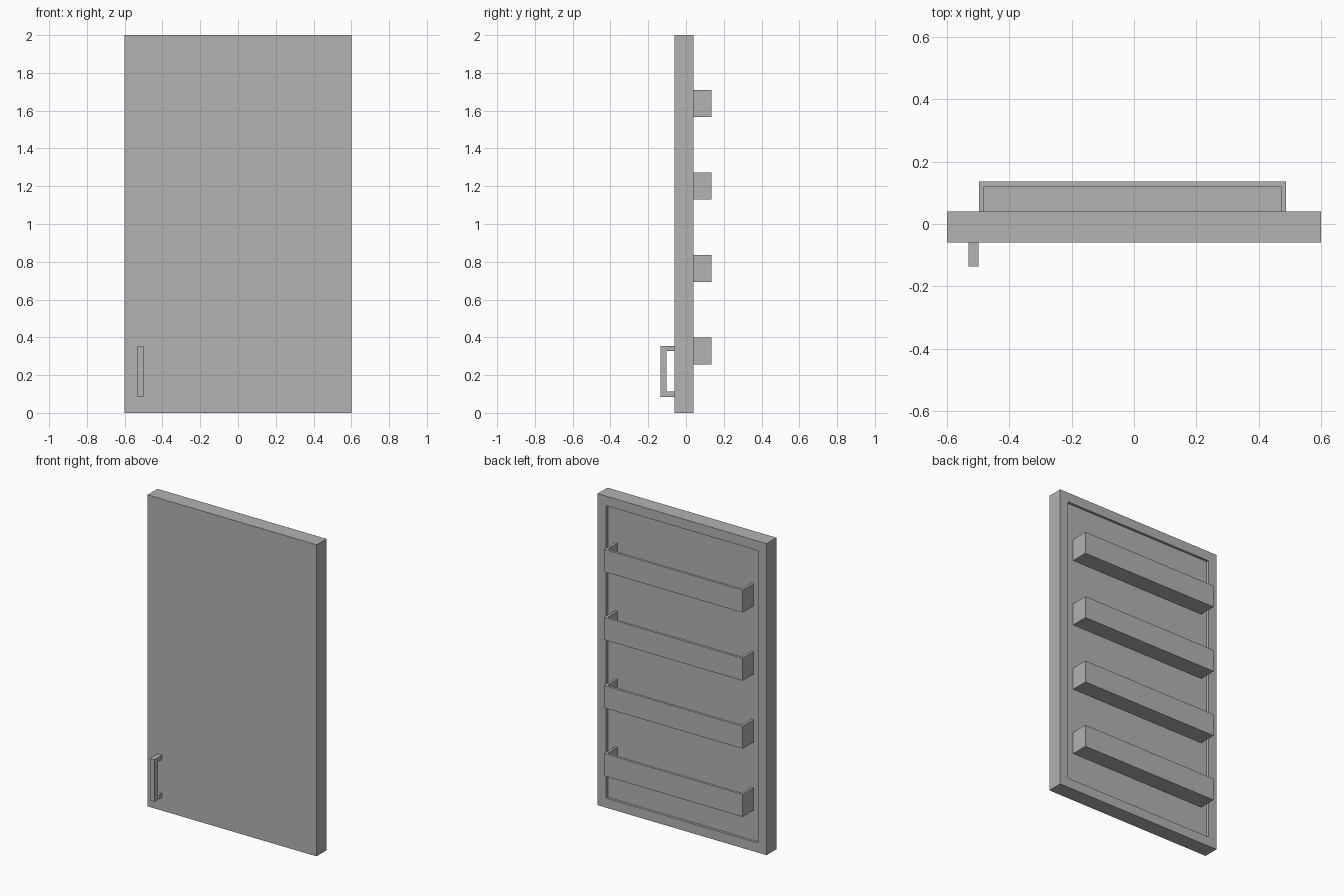
import bpy, bmesh
from mathutils import Vector

default = bpy.data.objects.get("Cube")
if default:
    bpy.data.objects.remove(default, do_unlink=True)

GREY = (0.45, 0.45, 0.45, 1)
grey = bpy.data.materials.new("plain grey")
grey.diffuse_color = GREY
grey.use_nodes = True
grey.node_tree.nodes["Principled BSDF"].inputs["Base Color"].default_value = GREY


def finish(name, bm):
    """Turn a bmesh into a named grey object."""
    bmesh.ops.recalc_face_normals(bm, faces=bm.faces)
    mesh = bpy.data.meshes.new(name)
    bm.to_mesh(mesh)
    bm.free()
    mesh.materials.append(grey)
    obj = bpy.data.objects.new(name, mesh)
    bpy.context.collection.objects.link(obj)
    return obj


def box(low, high):
    """Box between two opposite corners."""
    low, high = Vector(low), Vector(high)
    bm = bmesh.new()
    bmesh.ops.create_cube(bm, size=1)
    for v in bm.verts:
        v.co = (low + high) / 2 + v.co * (high - low)
    return bm


def facing(bm, direction):
    return [f for f in bm.faces if f.normal.dot(Vector(direction)) > 0.9]


DOOR_BACK = 0.04
RECESS = 0.016

# Door slab with a shallow recess in its back
bm = box((-0.6, -0.06, 0), (0.6, DOOR_BACK, 2))
bm.normal_update()
back = facing(bm, (0, 1, 0))
bmesh.ops.inset_region(bm, faces=back, thickness=0.087)
panel = bmesh.ops.extrude_face_region(bm, geom=back)
bmesh.ops.delete(bm, geom=back, context='FACES_ONLY')
bmesh.ops.translate(bm, vec=(0, -RECESS, 0),
                    verts=[g for g in panel["geom"] if isinstance(g, bmesh.types.BMVert)])
finish("door", bm)

# Four shelf trays, open at the top and against the door
for i in range(4):
    bottom = 0.255 + i * 0.437
    bm = box((-0.497, DOOR_BACK - RECESS, bottom), (0.487, 0.136, bottom + 0.144))
    bm.normal_update()
    openings = facing(bm, (0, 0, 1)) + facing(bm, (0, -1, 0))
    bmesh.ops.delete(bm, geom=openings, context='FACES')
    # Normals kept from the closed box, so the walls thicken inward
    mesh = bpy.data.meshes.new("shelf_tray")
    bm.to_mesh(mesh)
    bm.free()
    mesh.materials.append(grey)
    tray = bpy.data.objects.new(f"shelf_tray_{i + 1}", mesh)
    bpy.context.collection.objects.link(tray)
    wall = tray.modifiers.new("wall thickness", 'SOLIDIFY')
    wall.thickness = 0.016
    wall.offset = -1
    wall.use_even_offset = True

# Bracket pull handle: side profile (y, z) extruded across x
profile = [(-0.06, 0.085), (-0.136, 0.085), (-0.136, 0.355), (-0.06, 0.355),
           (-0.06, 0.328), (-0.104, 0.328), (-0.104, 0.112), (-0.06, 0.112)]
bm = bmesh.new()
side = bm.faces.new([bm.verts.new((-0.531, y, z)) for y, z in profile])
pull = bmesh.ops.extrude_face_region(bm, geom=[side], use_keep_orig=True)
bmesh.ops.translate(bm, vec=(0.032, 0, 0),
                    verts=[g for g in pull["geom"] if isinstance(g, bmesh.types.BMVert)])
finish("handle", bm)
